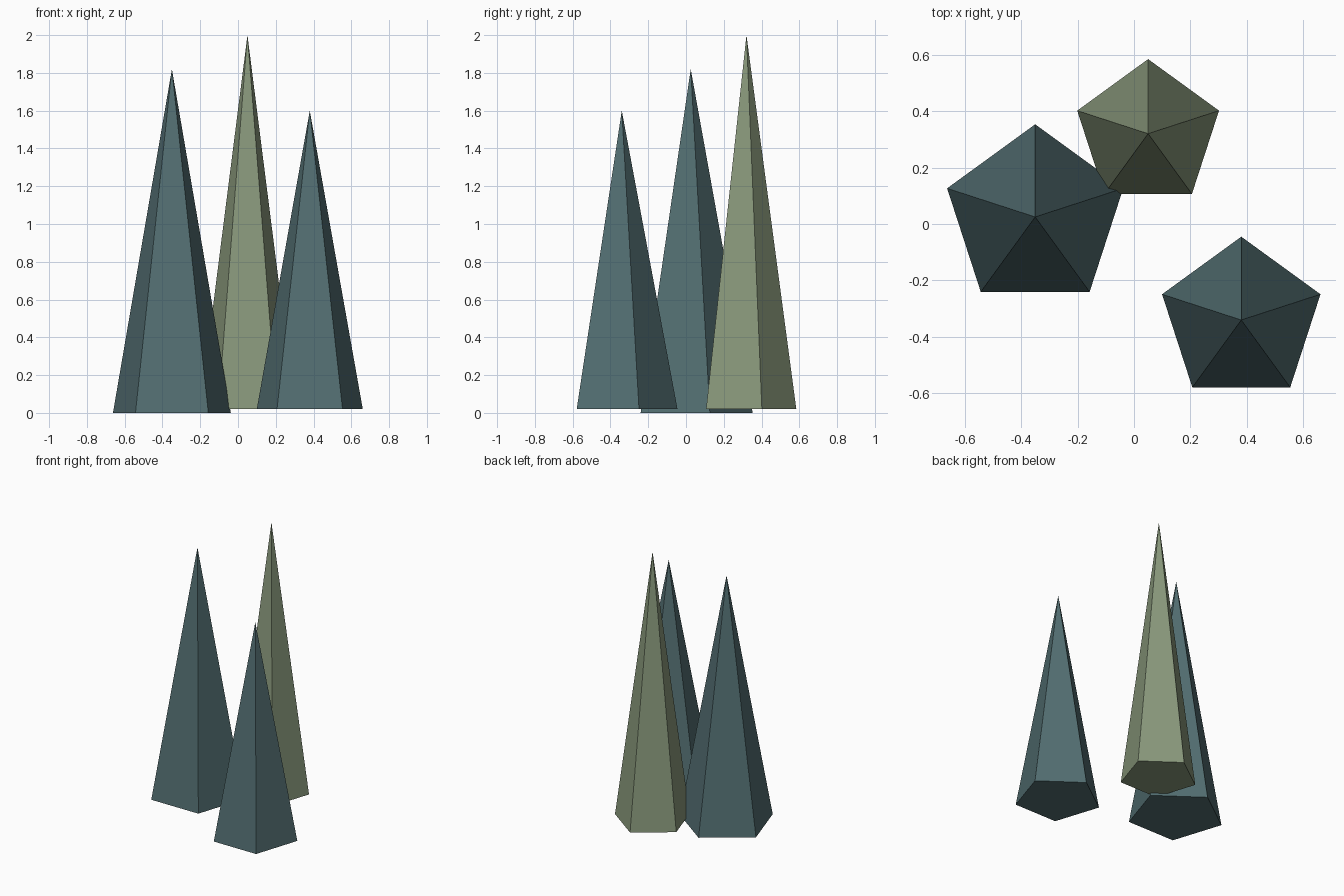
import bpy
import bmesh
from math import sin, cos, tau

cube = bpy.data.objects.get("Cube")
if cube:
    bpy.data.objects.remove(cube, do_unlink=True)


def make_material(name, color):
    mat = bpy.data.materials.new(name)
    mat.use_nodes = True
    mat.diffuse_color = color
    bsdf = next(n for n in mat.node_tree.nodes if n.type == "BSDF_PRINCIPLED")
    bsdf.inputs["Base Color"].default_value = color
    return mat


def make_tree(name, center, radius, bottom, top, mat, sides=5):
    """Faceted cone with one corner pointing to the back."""
    bm = bmesh.new()
    ring = [bm.verts.new((radius * sin(tau * i / sides), radius * cos(tau * i / sides), 0))
            for i in range(sides)]
    tip = bm.verts.new((0, 0, top - bottom))
    bm.faces.new(ring)
    for i in range(sides):
        bm.faces.new((ring[i], ring[(i + 1) % sides], tip))
    bmesh.ops.recalc_face_normals(bm, faces=bm.faces[:])
    mesh = bpy.data.meshes.new(name)
    bm.to_mesh(mesh)
    bm.free()
    mesh.materials.append(mat)
    obj = bpy.data.objects.new(name, mesh)
    obj.location = (*center, bottom)
    bpy.context.scene.collection.objects.link(obj)


teal = make_material("dark teal", (0.085, 0.155, 0.165, 1))
sage = make_material("sage green", (0.25, 0.315, 0.2, 1))

# Three conifers
make_tree("left_side_conifer", (0.38, -0.34), 0.295, 0.02, 1.6, teal)
make_tree("right_side_conifer", (-0.35, 0.025), 0.328, 0.0, 1.82, teal)
make_tree("back_conifer", (0.05, 0.32), 0.264, 0.02, 2.0, sage)
